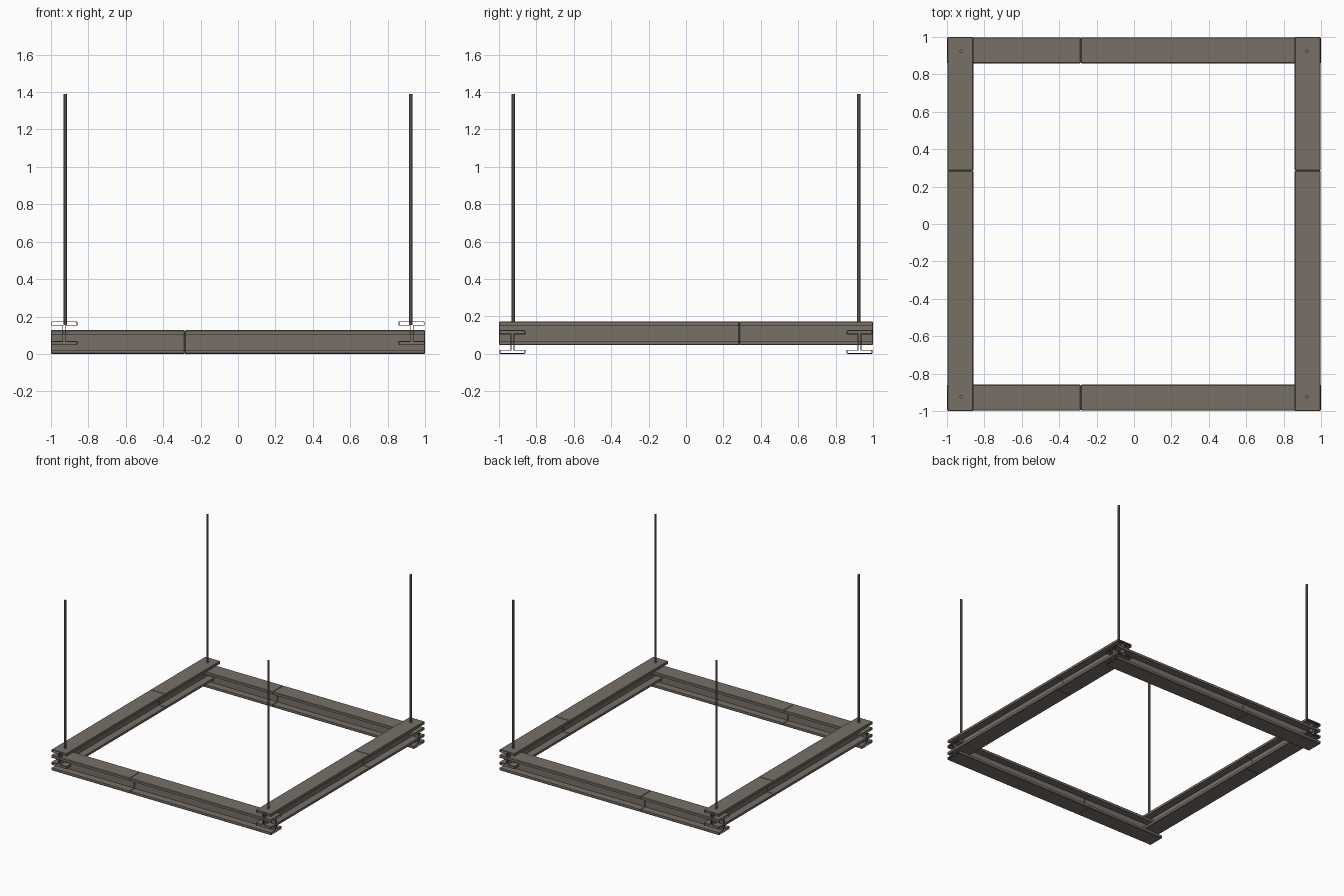
import bpy
import bmesh
from mathutils import Matrix, Vector
from math import pi

cube = bpy.data.objects.get("Cube")
if cube:
    bpy.data.objects.remove(cube, do_unlink=True)

# Weathered steel
steel = bpy.data.materials.new("brown_grey_steel")
steel.use_nodes = True
colour = (0.185, 0.16, 0.137, 1)
steel.diffuse_color = colour
steel.node_tree.nodes["Principled BSDF"].inputs["Base Color"].default_value = colour

HALF_W, HALF_H = 0.069, 0.0635   # beam section
FLANGE, HALF_WEB = 0.022, 0.01
BEVEL = 0.004
CENTRE = 0.928                   # distance of beams and rods from the middle
JOINT = 0.285                    # where the two lengths of a beam meet


def section(inset, bevelled):
    """I-shaped outline as (across, up) points, shrunk by inset."""
    w, h = HALF_W - inset, HALF_H - inset
    web, lip = HALF_WEB - inset, HALF_H - FLANGE + inset
    c = BEVEL if bevelled else BEVEL / 2
    quarter = [(w - c, h), (w, h - c), (w, lip), (web, lip)]
    right = quarter + [(x, -z) for x, z in reversed(quarter)]
    return right + [(-x, -z) for x, z in right]


def add_object(name, bm, matrix):
    bmesh.ops.recalc_face_normals(bm, faces=bm.faces)
    mesh = bpy.data.meshes.new(name)
    bm.to_mesh(mesh)
    bm.free()
    mesh.materials.append(steel)
    obj = bpy.data.objects.new(name, mesh)
    obj.matrix_world = matrix
    bpy.context.collection.objects.link(obj)
    return obj


def beam_length(name, start, end, matrix):
    """Hollow, open-ended I-beam along local x with bevelled ends."""
    bm = bmesh.new()
    stations = [(start, BEVEL), (start + BEVEL, 0), (end - BEVEL, 0), (end, BEVEL)]
    rings = []
    for x, inset in stations:
        rings.append([bm.verts.new((x, y, z)) for y, z in section(inset, inset == 0)])
    for a, b in zip(rings, rings[1:]):
        for i in range(len(a)):
            j = (i + 1) % len(a)
            bm.faces.new((a[i], a[j], b[j], b[i]))
    add_object(name, bm, matrix)


# Lower pair of beams runs left to right
for side, y in (("front", -CENTRE), ("back", CENTRE)):
    place = Matrix.Translation((0, y, HALF_H))
    beam_length(side + "_beam_short", -1, -JOINT, place)
    beam_length(side + "_beam_long", -JOINT, 1, place)

# Upper pair of beams runs front to back, crossing the lower pair
for side, x in (("right", -CENTRE), ("left", CENTRE)):
    place = Matrix.Translation((x, 0, HALF_H + 0.047)) @ Matrix.Rotation(pi / 2, 4, "Z")
    beam_length(side + "_beam_long", -1, JOINT, place)
    beam_length(side + "_beam_short", JOINT, 1, place)

# Hanging rods at the corners
ROD_BOTTOM, ROD_TOP = 0.155, 1.39
for depth, y in (("front", -1), ("back", 1)):
    for side, x in (("right", -1), ("left", 1)):
        rod = bmesh.new()
        bmesh.ops.create_cone(rod, cap_ends=True, segments=8, radius1=0.009,
                              radius2=0.009, depth=ROD_TOP - ROD_BOTTOM)
        spot = Vector((x * 0.924, y * 0.924, (ROD_TOP + ROD_BOTTOM) / 2))
        add_object(f"{depth}_{side}_rod", rod, Matrix.Translation(spot))
